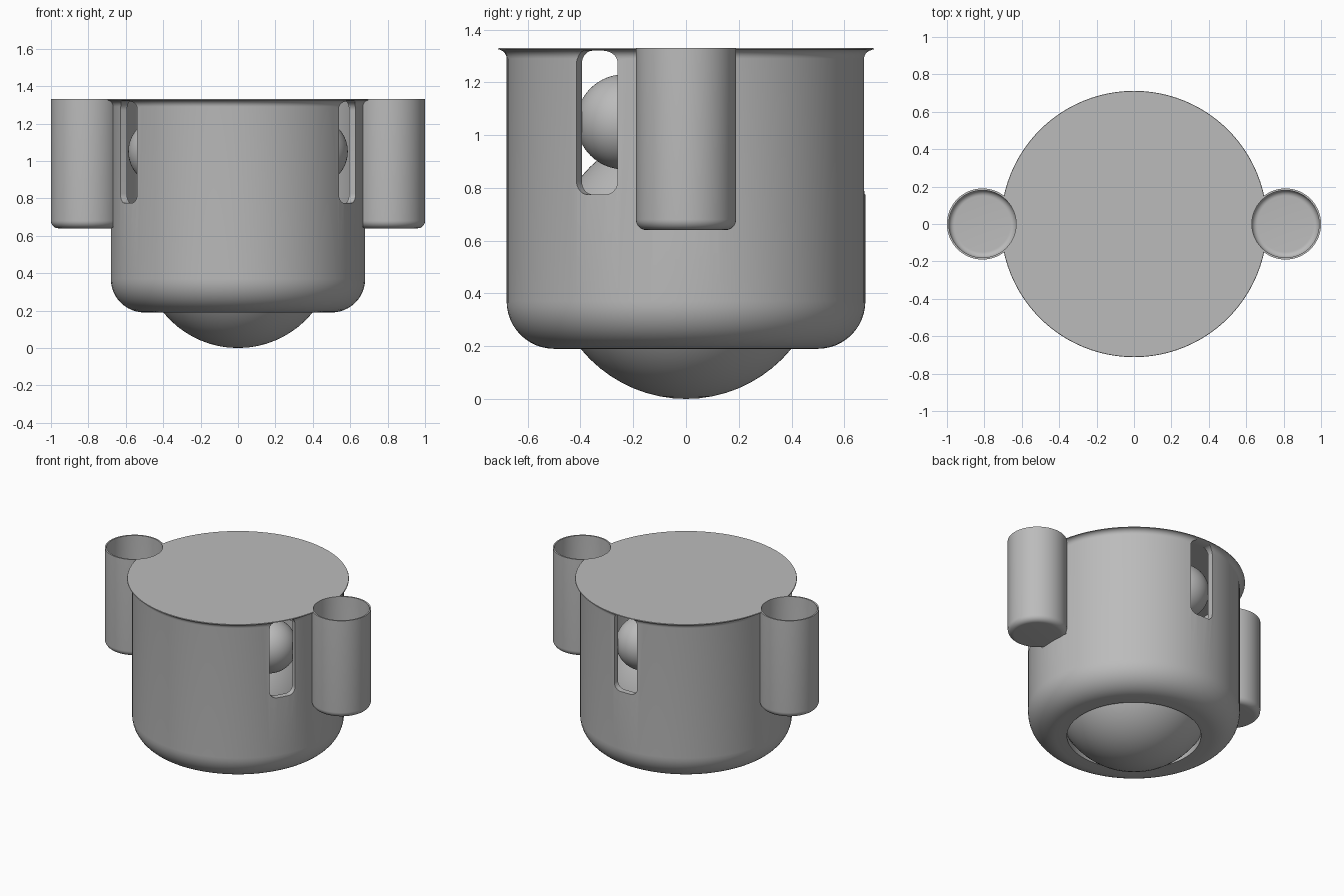
import bpy, bmesh, math
from mathutils import Matrix, Vector

cube = bpy.data.objects.get("Cube")
if cube:
    bpy.data.objects.remove(cube, do_unlink=True)

grey = bpy.data.materials.new("plain grey")
grey.use_nodes = True
grey.diffuse_color = (0.5, 0.5, 0.5, 1)
grey.node_tree.nodes["Principled BSDF"].inputs["Base Color"].default_value = (0.5, 0.5, 0.5, 1)


def finish(name, bm):
    bmesh.ops.recalc_face_normals(bm, faces=bm.faces)
    mesh = bpy.data.meshes.new(name)
    bm.to_mesh(mesh)
    bm.free()
    mesh.materials.append(grey)
    obj = bpy.data.objects.new(name, mesh)
    bpy.context.collection.objects.link(obj)
    return obj


def activate(obj):
    bpy.ops.object.select_all(action='DESELECT')
    obj.select_set(True)
    bpy.context.view_layer.objects.active = obj


def smooth(obj):
    activate(obj)
    bpy.ops.object.shade_smooth_by_angle(angle=math.radians(35))


def arc(cx, cz, r, start, end, steps=8):
    angles = [math.radians(start + (end - start) * i / steps) for i in range(steps + 1)]
    return [(cx + r * math.cos(a), cz + r * math.sin(a)) for a in angles]


def lathe(profile, closed=False, steps=96):
    """Spin an (r, z) profile around the z axis."""
    bm = bmesh.new()
    verts = [bm.verts.new((r, 0, z)) for r, z in profile]
    edges = [bm.edges.new(p) for p in zip(verts, verts[1:])]
    if closed:
        edges.append(bm.edges.new((verts[-1], verts[0])))
    bmesh.ops.spin(bm, geom=verts + edges, cent=(0, 0, 0), axis=(0, 0, 1),
                   angle=math.tau, steps=steps)
    bmesh.ops.remove_doubles(bm, verts=bm.verts, dist=0.0002)
    return bm


def ball(name, radius, location):
    bm = bmesh.new()
    bmesh.ops.create_uvsphere(bm, u_segments=64, v_segments=32, radius=radius,
                              matrix=Matrix.Translation(location))
    smooth(finish(name, bm))


def cut(obj, cutter):
    cutter.hide_render = True
    mod = obj.modifiers.new("cut", 'BOOLEAN')
    mod.operation = 'DIFFERENCE'
    mod.solver = 'EXACT'
    mod.object = cutter
    activate(obj)
    bpy.ops.object.modifier_apply(modifier=mod.name)
    bpy.data.objects.remove(cutter, do_unlink=True)


# Hollow housing with a closed flared top and an open round bottom
housing = finish("housing", lathe(
    [(0.43, 0.19)] + arc(0.5, 0.37, 0.18, -90, 0, 12)
    + arc(0.715, 1.29, 0.035, 180, 95, 6)
    + [(0.71, 1.33), (0, 1.33), (0, 1.324), (0.64, 1.324)]
    + arc(0.5, 0.37, 0.14, 0, -90, 12) + [(0.43, 0.23)], closed=True))


# Three rounded slots around the wall
SLOT_ANGLES = [math.radians(a) for a in (90, 210, 330)]
for angle in SLOT_ANGLES:
    w, low, high, r = 0.09, 0.775, 1.32, 0.05
    outline = (arc(w - r, low + r, r, -90, 0) + arc(w - r, high - r, r, 0, 90)
               + arc(r - w, high - r, r, 90, 180) + arc(r - w, low + r, r, 180, 270))
    bm = bmesh.new()
    face = bm.faces.new([bm.verts.new((0.5, y, z)) for y, z in outline])
    side = bmesh.ops.extrude_face_region(bm, geom=[face])["geom"]
    bmesh.ops.translate(bm, vec=Vector((0.4, 0, 0)),
                        verts=[v for v in side if isinstance(v, bmesh.types.BMVert)])
    bmesh.ops.rotate(bm, cent=(0, 0, 0), matrix=Matrix.Rotation(angle, 3, 'Z'), verts=bm.verts)
    cut(housing, finish("slot_cutter", bm))


# Open cups at both sides, flattened where they enter the housing
def cup_shape(name, profile, side, flat):
    bm = lathe(profile, steps=64)
    for v in bm.verts:
        v.co.x = max(v.co.x, flat)
        v.co.x = side * (v.co.x + 0.81)
    bmesh.ops.remove_doubles(bm, verts=bm.verts, dist=0.0002)
    return finish(name, bm)


for side, label in ((1, "left"), (-1, "right")):
    cutter = cup_shape("cup_cutter", [(0, 0.645), (0.184, 0.645), (0.184, 1.4), (0, 1.4)],
                       side, -0.179)
    cut(housing, cutter)
    outer = [(0, 0.64)] + arc(0.15, 0.68, 0.04, -90, 0)
    inner = arc(0.15, 0.68, 0.03, 0, -90) + [(0, 0.65)]
    cup = cup_shape(label + "_cup", outer + [(0.19, 1.33), (0.18, 1.33)] + inner, side, -0.183)
    for v in cup.data.vertices:
        # keep the inner skin in front of the outer skin on the flat
        if abs(abs(v.co.x) - 0.627) < 0.001 and math.hypot(0.183, v.co.y) > 0.1831:
            v.co.x -= side * 0.003
    smooth(cup)
smooth(housing)

# Large rolling ball and three small bearing balls behind the slots
ball("rolling_ball", 0.515, (0, 0, 0.515))
for i, angle in enumerate(SLOT_ANGLES):
    ball(f"bearing_ball_{i + 1}", 0.18,
         (0.47 * math.cos(angle), 0.47 * math.sin(angle), 1.05))
